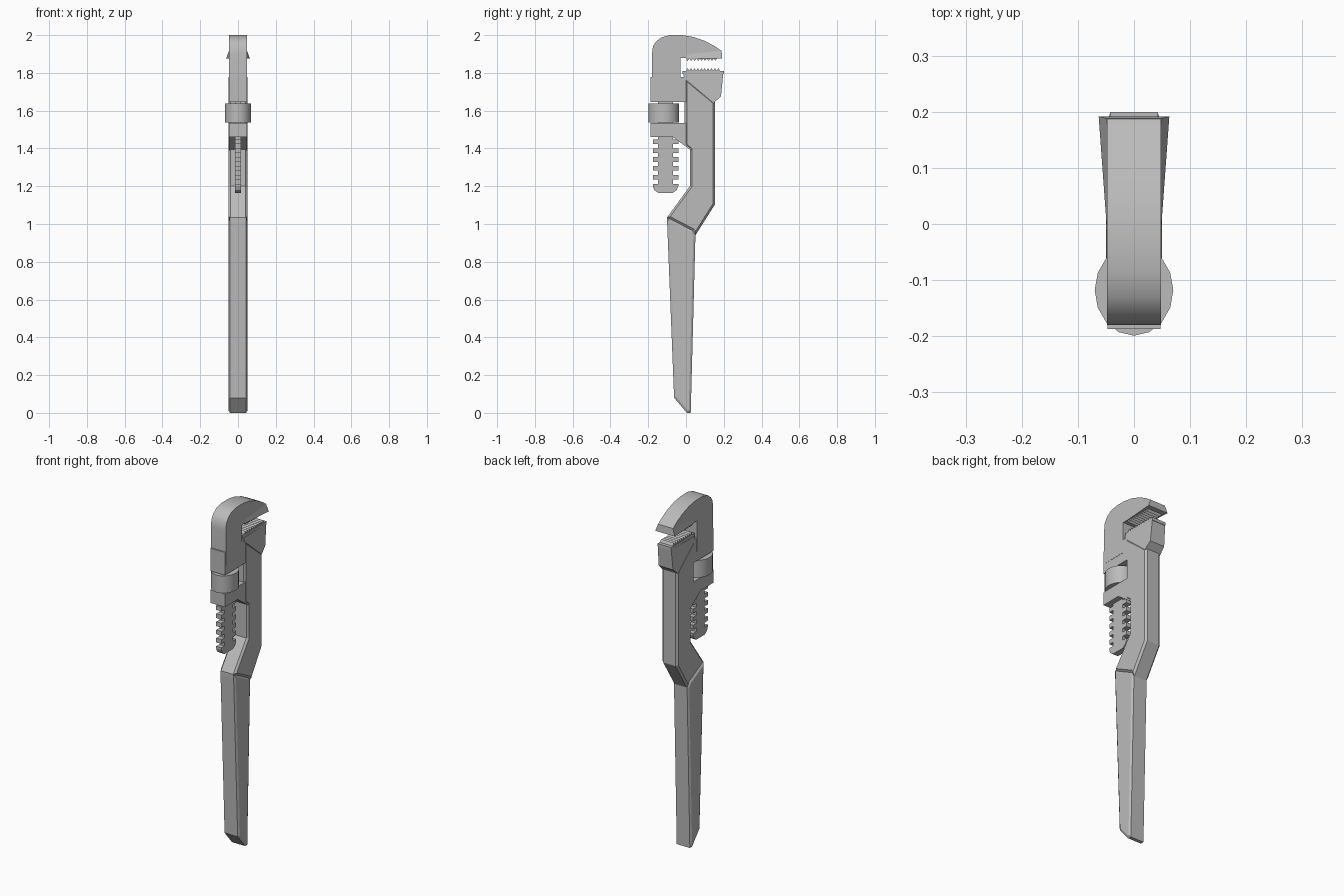
import bpy
import bmesh
import math

if "Cube" in bpy.data.objects:
    bpy.data.objects.remove(bpy.data.objects["Cube"], do_unlink=True)

steel = bpy.data.materials.new("grey_steel")
steel.use_nodes = True
GREY = (0.5, 0.5, 0.5, 1)
steel.diffuse_color = GREY
steel.node_tree.nodes["Principled BSDF"].inputs["Base Color"].default_value = GREY


def finish(bm, name, smooth=False):
    bmesh.ops.recalc_face_normals(bm, faces=bm.faces)
    mesh = bpy.data.meshes.new(name)
    bm.to_mesh(mesh)
    bm.free()
    mesh.materials.append(steel)
    obj = bpy.data.objects.new(name, mesh)
    bpy.context.collection.objects.link(obj)
    if smooth:
        bpy.ops.object.select_all(action='DESELECT')
        obj.select_set(True)
        bpy.context.view_layer.objects.active = obj
        bpy.ops.object.shade_smooth_by_angle(angle=math.radians(30))
    return obj


def plate(name, profile, half=0.05, chamfer=0, crown=None, smooth=False):
    """Symmetric slab from a (y, z[, half width]) side profile."""
    bm = bmesh.new()
    sides = []
    for s in (-1, 1):
        sides.append([bm.verts.new((s * (p[2] if len(p) > 2 else half), p[0], p[1]))
                      for p in profile])
    caps = [bm.faces.new(side) for side in sides]
    n = len(profile)
    for i in range(n):
        j = (i + 1) % n
        bm.faces.new((sides[0][i], sides[0][j], sides[1][j], sides[1][i]))
    bmesh.ops.recalc_face_normals(bm, faces=bm.faces)
    if chamfer:
        rim = list({e for f in caps for e in f.edges})
        bmesh.ops.bevel(bm, geom=rim, offset=chamfer, segments=1,
                        affect='EDGES', clamp_overlap=True)
    if crown:
        bmesh.ops.inset_individual(bm, faces=caps, thickness=crown[0],
                                   depth=crown[1], use_even_offset=True)
    return finish(bm, name, smooth)


def box_profile(y0, y1, z0, z1):
    return [(y0, z0), (y1, z0), (y1, z1), (y0, z1)]


def teeth(name, y0, y1, base, tip, back, count, half):
    """Row of triangular gripping ridges."""
    step = (y1 - y0) / count
    points = [(y0, back), (y0, base)]
    for i in range(count):
        points += [(y0 + (i + 0.5) * step, tip), (y0 + (i + 1) * step, base)]
    return plate(name, points + [(y1, back)], half)


# Handle with softly crowned sides
plate("handle", [(-0.1, 1.035), (-0.1, 1.01), (-0.063, 0.08), (0.005, 0),
                 (0.025, 0), (0.05, 0.94), (0.035, 0.965)],
      half=0.042, crown=(0.011, 0.007))

# Cranked frame
plate("frame", [(-0.007, 1.777), (-0.007, 1.416), (0.02, 1.395), (0.02, 1.2),
                (-0.1, 1.035), (0.035, 0.965), (0.05, 0.94), (0.153, 1.103),
                (0.153, 1.645)], chamfer=0.011)

# Housing bands above and below the adjusting nut
plate("upper_band", box_profile(-0.187, 0.0, 1.645, 1.777), half=0.047)
plate("lower_band", [(-0.187, 1.535), (0.03, 1.535), (0.03, 1.388),
                     (0.02, 1.395), (-0.07, 1.46), (-0.187, 1.46)], half=0.047)

# Fixed lower jaw, narrowing toward its top
plate("lower_jaw", [(-0.01, 1.772), (0.146, 1.64), (0.185, 1.676, 0.046),
                    (0.197, 1.795, 0.043), (-0.015, 1.795, 0.046)])
plate("lower_jaw_plate", box_profile(-0.018, 0.2, 1.793, 1.81), half=0.043)
teeth("lower_teeth", 0, 0.18, 1.811, 1.825, 1.80, 10, 0.041)

# Sliding hook jaw with flared tip
plate("hook_jaw", [(-0.18, 1.7), (-0.18, 1.9), (-0.175, 1.94), (-0.158, 1.967),
                   (-0.13, 1.988), (-0.085, 2.0), (-0.02, 2.0), (0.04, 1.99),
                   (0.1, 1.969), (0.15, 1.943), (0.187, 1.917), (0.187, 1.878),
                   (-0.03, 1.878), (-0.03, 1.7)], half=0.048, smooth=True)
plate("hook_tip_flare", [(0, 1.876, 0.049), (0.192, 1.876, 0.063),
                         (0.188, 1.917, 0.048), (0, 1.917, 0.047)])
teeth("upper_teeth", 0, 0.165, 1.877, 1.863, 1.89, 9, 0.045)

# Threaded rack below the hook
core = (-0.147, -0.07)
plate("rack_core", box_profile(*core, 1.18, 1.7), half=0.017)
for i in range(5):
    z = 1.235 + i * 0.047
    plate("rack_tooth", box_profile(-0.176, -0.041, z, z + 0.025), half=0.017)
plate("rack_end", [(-0.176, 1.212), (-0.176, 1.2), (-0.168, 1.18), (-0.147, 1.165),
                   (-0.07, 1.165), (-0.049, 1.18), (-0.041, 1.2), (-0.041, 1.212)],
      half=0.017)

# Adjusting nut
bm = bmesh.new()
bmesh.ops.create_cone(bm, cap_ends=True, segments=16, radius1=1, radius2=1, depth=1)
bmesh.ops.scale(bm, vec=(0.07, 0.081, 0.1), verts=bm.verts)
bmesh.ops.translate(bm, vec=(0, -0.118, 1.588), verts=bm.verts)
finish(bm, "adjusting_nut", smooth=True)
